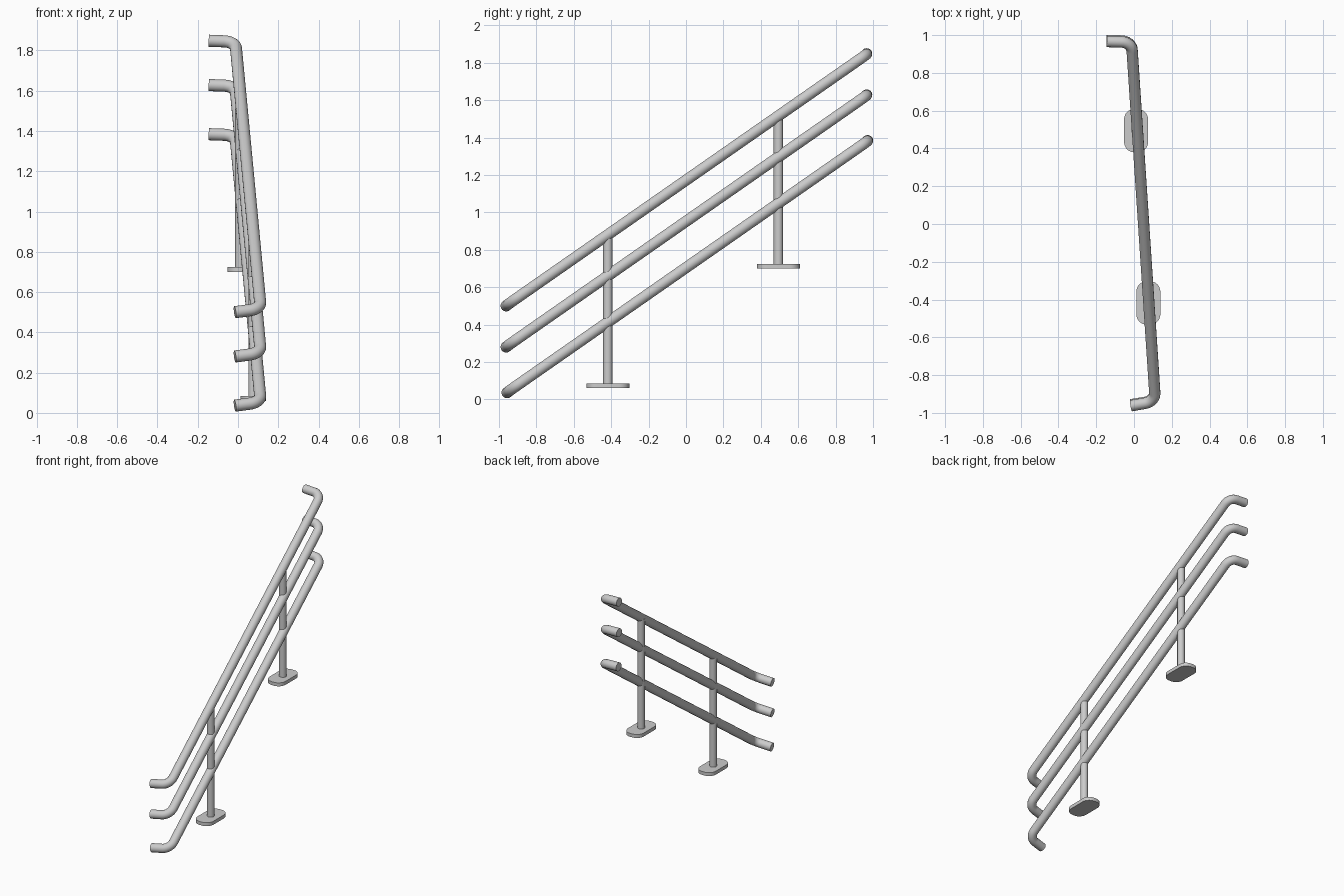
import bpy, bmesh
from mathutils import Vector, geometry

if "Cube" in bpy.data.objects:
    bpy.data.objects.remove(bpy.data.objects["Cube"])


def fillet(points, d, steps=10):
    """Round the inner corners of a path with tangent length d."""
    path = [points[0]]
    for a, b, c in zip(points, points[1:], points[2:]):
        p, q = b + (a - b).normalized() * d, b + (c - b).normalized() * d
        path += geometry.interpolate_bezier(p, p.lerp(b, 0.56), q.lerp(b, 0.56), q, steps)
    return path + [points[-1]]


def finish(ob):
    bpy.ops.object.select_all(action='DESELECT')
    ob.select_set(True)
    bpy.context.view_layer.objects.active = ob
    if ob.type == 'CURVE':
        bpy.ops.object.convert(target='MESH')
    bpy.ops.object.shade_smooth_by_angle(angle=0.7)


def tube(name, path, radius):
    cu = bpy.data.curves.new(name, 'CURVE')
    cu.dimensions = '3D'
    cu.bevel_depth = radius
    cu.bevel_resolution = 6
    cu.use_fill_caps = True
    sp = cu.splines.new('POLY')
    sp.points.add(len(path) - 1)
    for pt, co in zip(sp.points, path):
        pt.co = (*co, 1)
    ob = bpy.data.objects.new(name, cu)
    bpy.context.collection.objects.link(ob)
    finish(ob)


def base_plate(name, center, size, corner):
    me = bpy.data.meshes.new(name)
    bm = bmesh.new()
    bmesh.ops.create_cube(bm, size=1)
    bmesh.ops.scale(bm, vec=size, verts=bm.verts)
    bmesh.ops.translate(bm, vec=center, verts=bm.verts)
    upright = [e for e in bm.edges if abs(e.verts[0].co.z - e.verts[1].co.z) > 0.01]
    bmesh.ops.bevel(bm, geom=upright, offset=corner, segments=8, profile=0.5, affect='EDGES')
    bm.to_mesh(me)
    bm.free()
    ob = bpy.data.objects.new(name, me)
    bpy.context.collection.objects.link(ob)
    finish(ob)


# Three sloping rails with both ends turned in towards the wall
rail_path = [Vector(p) for p in ((-0.015, -0.962, 0.5), (0.113, -0.94, 0.517),
                                 (-0.013, 0.963, 1.843), (-0.145, 0.966, 1.848))]
for name, dy, dz in (("top_rail", 0, 0), ("middle_rail", 0, -0.22), ("bottom_rail", 0.005, -0.464)):
    tube(name, fillet([p + Vector((0, dy, dz)) for p in rail_path], 0.055), 0.03)

# Posts and their rounded base plates
for side, x, y, z0, z1 in (("lower", 0.076, -0.418, 0.06, 0.875), ("upper", 0.011, 0.494, 0.70, 1.51)):
    tube(side + "_post", [Vector((x, y, z0 + 0.01)), Vector((x, y, z1))], 0.025)
    base_plate(side + "_base_plate", (x, y, z0 + 0.0125), (0.127, 0.23, 0.025), 0.055)
